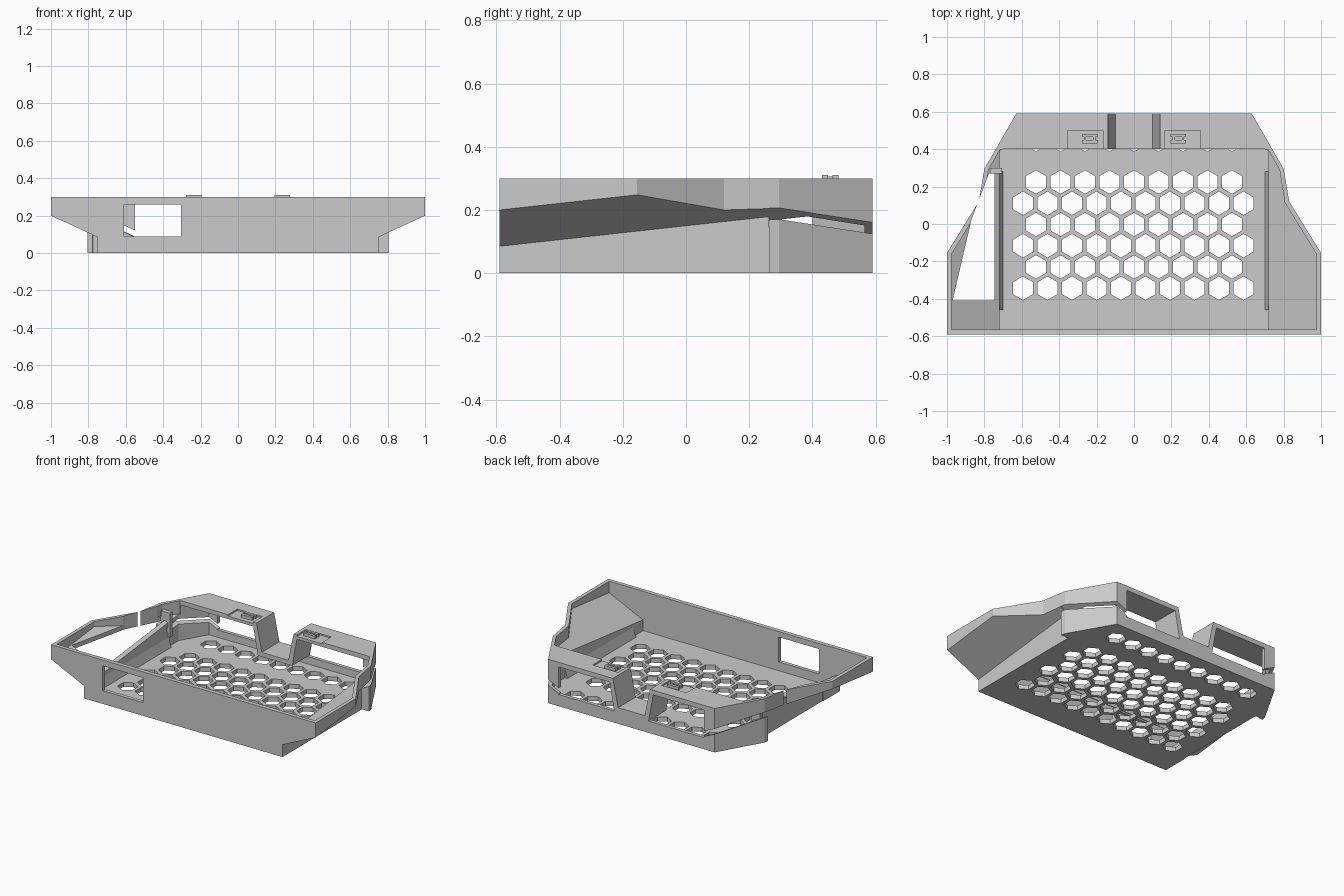
import bpy, bmesh, math

cube = bpy.data.objects.get("Cube")
if cube:
    bpy.data.objects.remove(cube, do_unlink=True)

grey = bpy.data.materials.new("plain grey")
grey.use_nodes = True
colour = (0.6, 0.6, 0.6, 1)
grey.diffuse_color = colour
grey.node_tree.nodes["Principled BSDF"].inputs["Base Color"].default_value = colour


def flare(x, y):
    """Height of the sloping underside of the flared sides."""
    return 0.085 + 0.11 * (y + 0.59) + 0.46 * (abs(x) - 0.75)


def raised(offset):
    return lambda x, y: flare(x, y) + offset


def loft(name, loops):
    """Closed solids, each between two matching outlines."""
    bm = bmesh.new()
    for low, high in loops:
        a = [bm.verts.new(p) for p in low]
        b = [bm.verts.new(p) for p in high]
        bm.faces.new(a[::-1])
        bm.faces.new(b)
        for i in range(len(a)):
            j = (i + 1) % len(a)
            bm.faces.new((a[i], a[j], b[j], b[i]))
    bmesh.ops.recalc_face_normals(bm, faces=bm.faces)
    mesh = bpy.data.meshes.new(name)
    bm.to_mesh(mesh)
    bm.free()
    mesh.materials.append(grey)
    obj = bpy.data.objects.new(name, mesh)
    bpy.context.collection.objects.link(obj)
    return obj


def upright(points, low, high):
    def at(h, x, y):
        return (x, y, h(x, y) if callable(h) else h)
    return [at(low, *p) for p in points], [at(high, *p) for p in points]


def prism(name, points, low, high):
    return loft(name, [upright(points, low, high)])


def lengthwise(name, profile, y0, y1):
    """Profile of x, z points drawn out along y."""
    return loft(name, [([(x, y0, z) for x, z in profile],
                        [(x, y1, z) for x, z in profile])])


def box(name, x0, x1, y0, y1, z0, z1):
    return prism(name, [(x0, y0), (x1, y0), (x1, y1), (x0, y1)], z0, z1)


def flip(points):
    return [(-x, y) for x, y in reversed(points)]


def cut(target, cutter):
    mod = target.modifiers.new("cut", "BOOLEAN")
    mod.operation = "DIFFERENCE"
    mod.solver = "EXACT"
    mod.object = cutter
    bpy.context.view_layer.update()
    graph = bpy.context.evaluated_depsgraph_get()
    mesh = bpy.data.meshes.new_from_object(target.evaluated_get(graph))
    target.modifiers.clear()
    target.data = mesh
    bpy.data.objects.remove(cutter, do_unlink=True)


# Outer block of the tray
side = [(1, -0.59), (1, -0.155), (0.83, 0.12), (0.8, 0.295), (0.63, 0.59)]
tray = prism("tray", side + flip(side), 0, 0.3)

# Hollow inside: floor well under the shelf, open top, flared pockets
well = [(0.72, -0.565), (0.72, 0.385), (0.615, 0.565)]
pocket = [(0.68, -0.563), (0.975, -0.563), (0.975, -0.16), (0.806, 0.115),
          (0.778, 0.29), (0.716, 0.398), (0.68, 0.398)]
cut(tray, prism("well", well + flip(well), 0.03, 0.27))
cut(tray, box("open_top", -0.7, 0.7, -0.561, 0.4, 0.1, 0.4))
for turn in (list, flip):
    cut(tray, prism("pocket", turn(pocket), raised(0.03), 0.4))

# Undercut flared sides and the slit above the rear corner blocks
under = [(0.75, -0.7), (1.1, -0.7), (1.1, 0.265), (0.75, 0.265)]
slit = [(0.54, 0.262), (1.1, 0.262), (1.1, 0.7), (0.54, 0.7)]
for turn in (list, flip):
    cut(tray, prism("undercut", turn(under), -0.1, flare))
    cut(tray, prism("slit", turn(slit), raised(-0.035), raised(0.001)))

# Opening through one flared side, front window and rear opening
hole = [(-0.745, -0.41), (-0.745, 0.27), (-0.776, 0.27), (-0.87, 0.02), (-0.97, -0.41)]
cut(tray, prism("side_hole", flip(flip(hole)), -0.1, 0.4))
cut(tray, box("window", -0.61, -0.305, -0.7, -0.5, 0.09, 0.26))
cut(tray, box("rear_opening", -0.55, 0.55, 0.5, 0.7, 0.08, 0.268))

# Notch in the shelf and shallow seats beside it
cut(tray, box("notch", -0.165, 0.165, 0.3, 0.7, 0.2, 0.4))
for s in (-1, 1):
    a, b = sorted((s * 0.16, s * 0.355))
    cut(tray, box("seat", a, b, 0.39, 0.5, 0.29, 0.4))

# Honeycomb floor: staggered rows, with one row beneath the shelf
pitch = 0.131
cells = []
for row in (0, 1, 2, 3, 4, 5, 7):
    count = 9 if row % 2 else 10
    cy = -0.343 + row * pitch * math.sqrt(3) / 2
    for col in range(count):
        cx = (col - (count - 1) / 2) * pitch - (0 if row % 2 else 0.004)
        ring = [(cx + 0.063 * math.sin(k * math.pi / 3),
                 cy + 0.063 * math.cos(k * math.pi / 3)) for k in range(6)]
        cells.append(upright(ring, -0.05, 0.06))
cut(tray, loft("cells", cells))

# Folded strap forming the dip in the rear shelf
half = [(0.13, 0.08), (0.165, 0.27), (0.165, 0.3), (0.14, 0.3), (0.1, 0.11)]
lengthwise("rear_strap", half + flip(half), 0.4, 0.59)

# Sloped ribs along the inside of the side walls
rib = [(0.7, 0.029), (0.722, 0.029), (0.722, 0.1)]
for turn in (list, flip):
    lengthwise("side_rib", turn(rib), -0.46, 0.28)

# Small H-shaped clips on the shelf
for s in (-1, 1):
    c = s * 0.237
    for y in (0.44, 0.473):
        box("clip_bar", c - 0.042, c + 0.042, y - 0.009, y + 0.009, 0.285, 0.31)
    for d in (-0.025, 0.025):
        box("clip_link", c + d - 0.006, c + d + 0.006, 0.445, 0.468, 0.285, 0.306)

# Post at the rear end of the side hole
box("corner_post", -0.77, -0.705, 0.27, 0.3, 0.1, 0.265)
